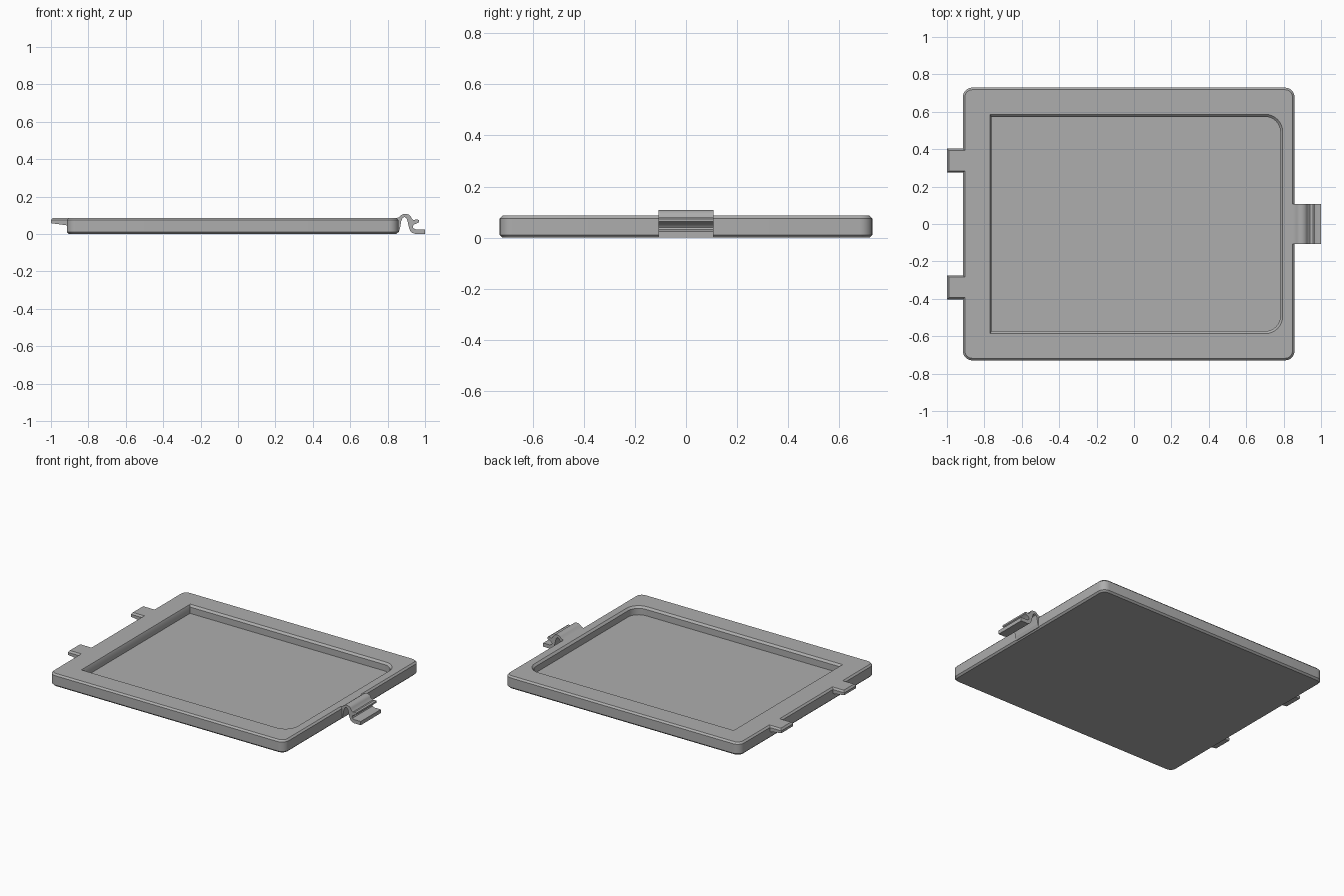
import bpy, bmesh, math

cube = bpy.data.objects.get("Cube")
if cube:
    bpy.data.objects.remove(cube, do_unlink=True)

grey = bpy.data.materials.new("plain grey")
grey.use_nodes = True
colour = (0.42, 0.42, 0.42, 1)
grey.diffuse_color = colour
grey.node_tree.nodes["Principled BSDF"].inputs["Base Color"].default_value = colour


def rounded_rect(x0, x1, y, left_r, right_r, steps=8):
    """Outline, anticlockwise, with its own radius for the left and right corners."""
    pts = []
    corners = ((x1, y, right_r, 0), (x0, y, left_r, 90),
               (x0, -y, left_r, 180), (x1, -y, right_r, 270))
    for cx, cy, r, start in corners:
        ox = cx - math.copysign(r, cx)
        oy = cy - math.copysign(r, cy)
        for i in range(steps + 1 if r else 1):
            a = math.radians(start + 90 * i / steps)
            pts.append((ox + r * math.cos(a), oy + r * math.sin(a)))
    return pts


def loft(name, rings):
    """Solid through a stack of equal-count 3D rings, capped at both ends."""
    bm = bmesh.new()
    loops = [[bm.verts.new(p) for p in ring] for ring in rings]
    n = len(loops[0])
    for a, b in zip(loops, loops[1:]):
        for i in range(n):
            j = (i + 1) % n
            bm.faces.new((a[i], a[j], b[j], b[i]))
    bm.faces.new(loops[0][::-1])
    bm.faces.new(loops[-1])
    bmesh.ops.recalc_face_normals(bm, faces=bm.faces)
    mesh = bpy.data.meshes.new(name)
    bm.to_mesh(mesh)
    bm.free()
    mesh.materials.append(grey)
    obj = bpy.data.objects.new(name, mesh)
    bpy.context.collection.objects.link(obj)
    return obj


def smooth(obj, angle=30):
    bpy.ops.object.select_all(action='DESELECT')
    obj.select_set(True)
    bpy.context.view_layer.objects.active = obj
    bpy.ops.object.shade_smooth_by_angle(angle=math.radians(angle))


# Cover panel with chamfered top and bottom rims
top = 0.086
chamfer = 0.011
rings = []
for z, inset in ((0, chamfer), (chamfer, 0), (top - chamfer, 0), (top, chamfer)):
    outline = rounded_rect(-0.915 + inset, 0.858 - inset, 0.729 - inset,
                           0.05 - inset, 0.05 - inset)
    rings.append([(x, y, z) for x, y in outline])
panel = loft("cover_panel", rings)

# Shallow recess: square corners on the right side, rounded near the clip
rings = []
for z, grow in ((0.03, 0), (top - 0.013, 0), (top, 0.013), (0.15, 0.013)):
    outline = rounded_rect(-0.763 - grow / 2, 0.782 + grow, 0.573 + grow,
                           0, 0.08 + grow)
    rings.append([(x, y, z) for x, y in outline])
cutter = loft("recess_cutter", rings)
cut = panel.modifiers.new("recess", 'BOOLEAN')
cut.operation = 'DIFFERENCE'
cut.solver = 'EXACT'
cut.object = cutter
bpy.context.view_layer.objects.active = panel
bpy.ops.object.modifier_apply(modifier=cut.name)
bpy.data.objects.remove(cutter, do_unlink=True)
smooth(panel)

# Hinge tabs: tapered underneath, chamfered around the top
for side, name in ((1, "back_hinge_tab"), (-1, "front_hinge_tab")):
    mid = side * 0.339
    rings = []
    for tip, inner, low, high, inset in ((-1, -0.9, 0.058, 0.044, 0),
                                         (-1, -0.9, 0.074, 0.074, 0),
                                         (-0.99, -0.9, top, top, 0.009)):
        h = 0.064 - inset
        rings.append([(tip, mid - h, low), (inner, mid - h, high),
                      (inner, mid + h, high), (tip, mid + h, low)])
    loft(name, rings)

# Flat mounting pad and springy hook, both swept along y
width = 0.108


def sweep(name, profile):
    return loft(name, [[(x, y, z) for x, z in profile] for y in (-width, width)])


sweep("clip_mount", [(0.84, 0.006), (0.858, 0.008), (0.866, 0.03),
                     (0.868, top), (0.84, top)])
hook = [
    # outside of the arch, catch ledge and foot
    (0.845, 0.084), (0.862, 0.09), (0.872, 0.1), (0.884, 0.107), (0.9, 0.108),
    (0.915, 0.103), (0.924, 0.093), (0.93, 0.081), (0.94, 0.074),
    (0.957, 0.079), (0.968, 0.074), (0.968, 0.063), (0.94, 0.05),
    (0.934, 0.04), (0.938, 0.031), (0.95, 0.025), (1.0, 0.025),
    # underside of the foot and inside of the arch
    (1.0, 0), (0.95, 0), (0.932, 0.006), (0.92, 0.018), (0.914, 0.035),
    (0.906, 0.07), (0.9, 0.085), (0.89, 0.091), (0.88, 0.086),
    (0.873, 0.07), (0.866, 0.03), (0.845, 0.03),
]
smooth(sweep("spring_clip", hook), 35)
